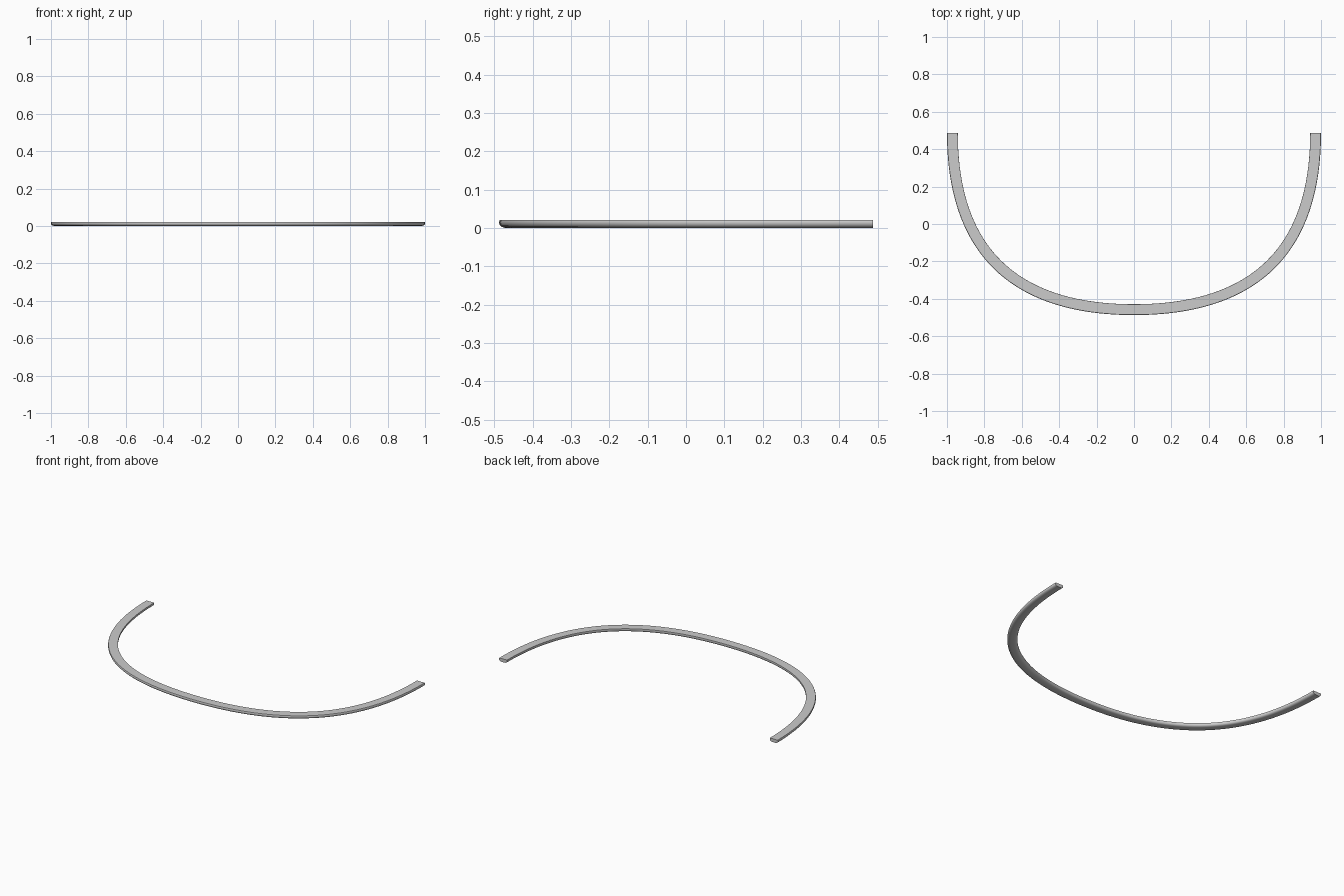
import bpy, bmesh, math
from mathutils import Vector

if "Cube" in bpy.data.objects:
    bpy.data.objects.remove(bpy.data.objects["Cube"])

H = 0.0215          # band thickness
Y_END, Y_LOW = 0.487, -0.487
K = 0.66            # handle length of the U curve
N = 40

# cross-section (offset inward from the outer edge, height): flat top, rounded underside
profile = [(0.002, H), (0.0, 0.017), (0.0, 0.012), (0.002, 0.007), (0.006, 0.003), (0.014, 0.0007),
           (0.022, 0.0), (0.036, 0.0), (0.044, 0.0007), (0.052, 0.003), (0.056, 0.007),
           (0.058, 0.012), (0.058, 0.017), (0.0575, H)]


def bezier(p, t):
    s = 1 - t
    pos = p[0]*s**3 + 3*p[1]*s*s*t + 3*p[2]*s*t*t + p[3]*t**3
    tan = (p[1]-p[0])*s*s + 2*(p[2]-p[1])*s*t + (p[3]-p[2])*t*t
    return pos, tan.normalized()


# outer U curve: right half, mirrored for the left
D = Y_END - Y_LOW
ctrl = [Vector((0, Y_LOW)), Vector((K, Y_LOW)), Vector((1, Y_END - K*D)), Vector((1, Y_END))]
right = [bezier(ctrl, i / N) for i in range(N + 1)]
left = [(Vector((-p.x, p.y)), Vector((t.x, -t.y))) for p, t in reversed(right[1:])]

# sweep the cross-section along the curve
bm = bmesh.new()
rings = []
for p, t in left + right:
    inward = Vector((-t.y, t.x))
    rings.append([bm.verts.new((*(p + inward*o), z)) for o, z in profile])
n = len(profile)
for a, b in zip(rings, rings[1:]):
    for i in range(n):
        j = (i + 1) % n
        bm.faces.new((a[i], a[j], b[j], b[i]))
bm.faces.new(rings[0])
bm.faces.new(rings[-1])
bmesh.ops.recalc_face_normals(bm, faces=bm.faces[:])

mesh = bpy.data.meshes.new("curved_band")
bm.to_mesh(mesh)
bm.free()
band = bpy.data.objects.new("curved_band", mesh)
bpy.context.collection.objects.link(band)
bpy.context.view_layer.objects.active = band
band.select_set(True)
bpy.ops.object.shade_smooth_by_angle(angle=math.radians(40))
